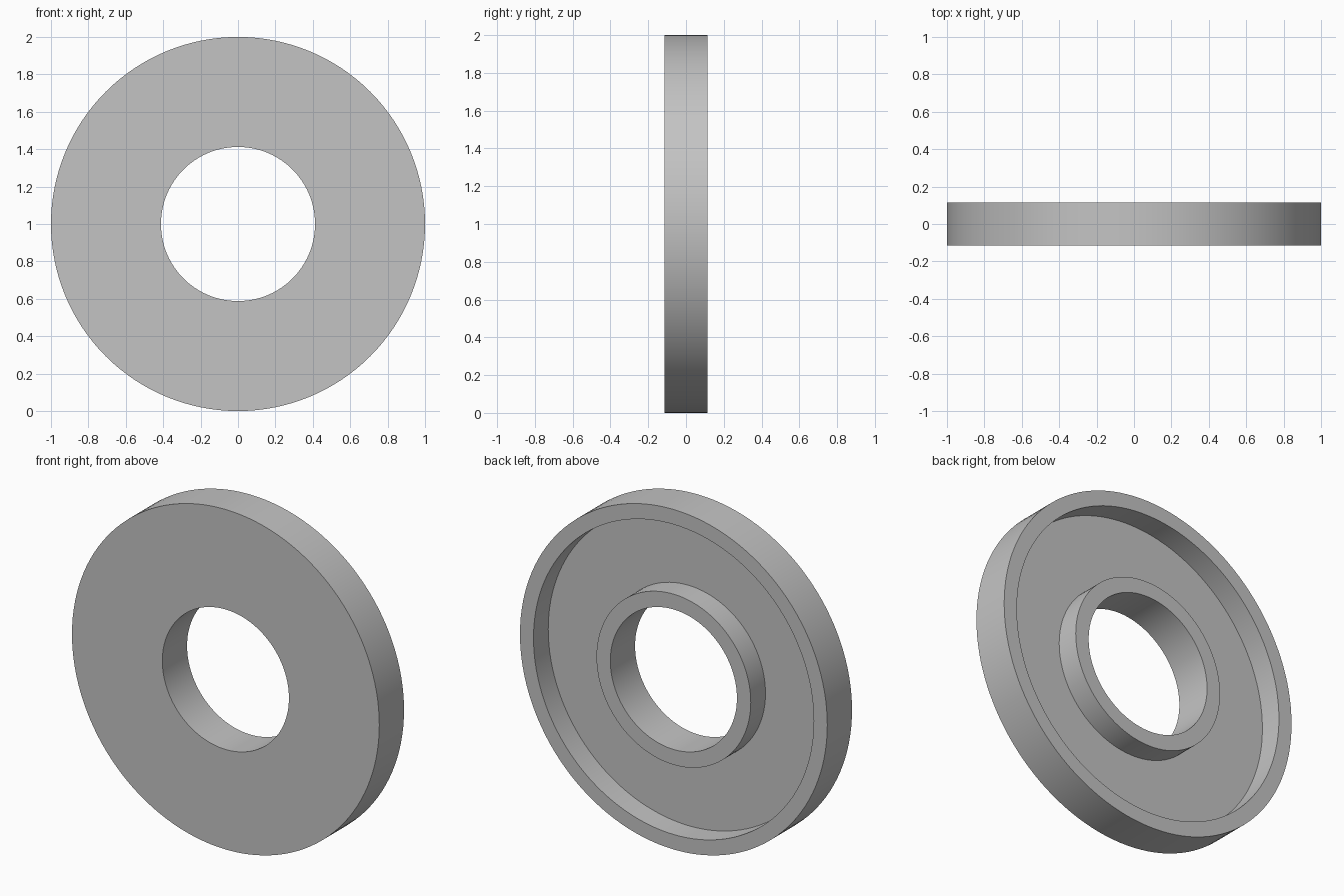
import bpy
import bmesh
from math import pi, radians
from mathutils import Matrix, Vector

cube = bpy.data.objects.get("Cube")
if cube:
    bpy.data.objects.remove(cube, do_unlink=True)

# Dimensions
OUTER, RIM_INNER, HUB_OUTER, BORE = 1.0, 0.912, 0.502, 0.412
HALF = 0.115
FLOOR = -0.022
SEGMENTS = 128

# Plain grey
grey = bpy.data.materials.new("grey")
grey.use_nodes = True
colour = (0.55, 0.55, 0.55, 1)
grey.diffuse_color = colour
grey.node_tree.nodes["Principled BSDF"].inputs["Base Color"].default_value = colour

# Closed cross-section (radius, y): flat front, annular recess at the back
profile = [(BORE, -HALF), (OUTER, -HALF), (OUTER, HALF), (RIM_INNER, HALF),
           (RIM_INNER, FLOOR), (HUB_OUTER, FLOOR), (HUB_OUTER, HALF), (BORE, HALF)]

# Revolve the section around the y axis
bm = bmesh.new()
rings = []
for i in range(SEGMENTS):
    turn = Matrix.Rotation(2 * pi * i / SEGMENTS, 3, 'Y')
    rings.append([bm.verts.new(turn @ Vector((r, y, 0))) for r, y in profile])
for i, ring in enumerate(rings):
    following = rings[(i + 1) % SEGMENTS]
    for j in range(len(profile)):
        k = (j + 1) % len(profile)
        bm.faces.new((ring[j], ring[k], following[k], following[j]))
bmesh.ops.recalc_face_normals(bm, faces=bm.faces)
mesh = bpy.data.meshes.new("recessed_ring")
bm.to_mesh(mesh)
bm.free()
mesh.materials.append(grey)

ring_object = bpy.data.objects.new("recessed_ring", mesh)
ring_object.location.z = OUTER
bpy.context.collection.objects.link(ring_object)

# Smooth walls with crisp edges
bpy.ops.object.select_all(action='DESELECT')
ring_object.select_set(True)
bpy.context.view_layer.objects.active = ring_object
bpy.ops.object.shade_smooth_by_angle(angle=radians(30))
